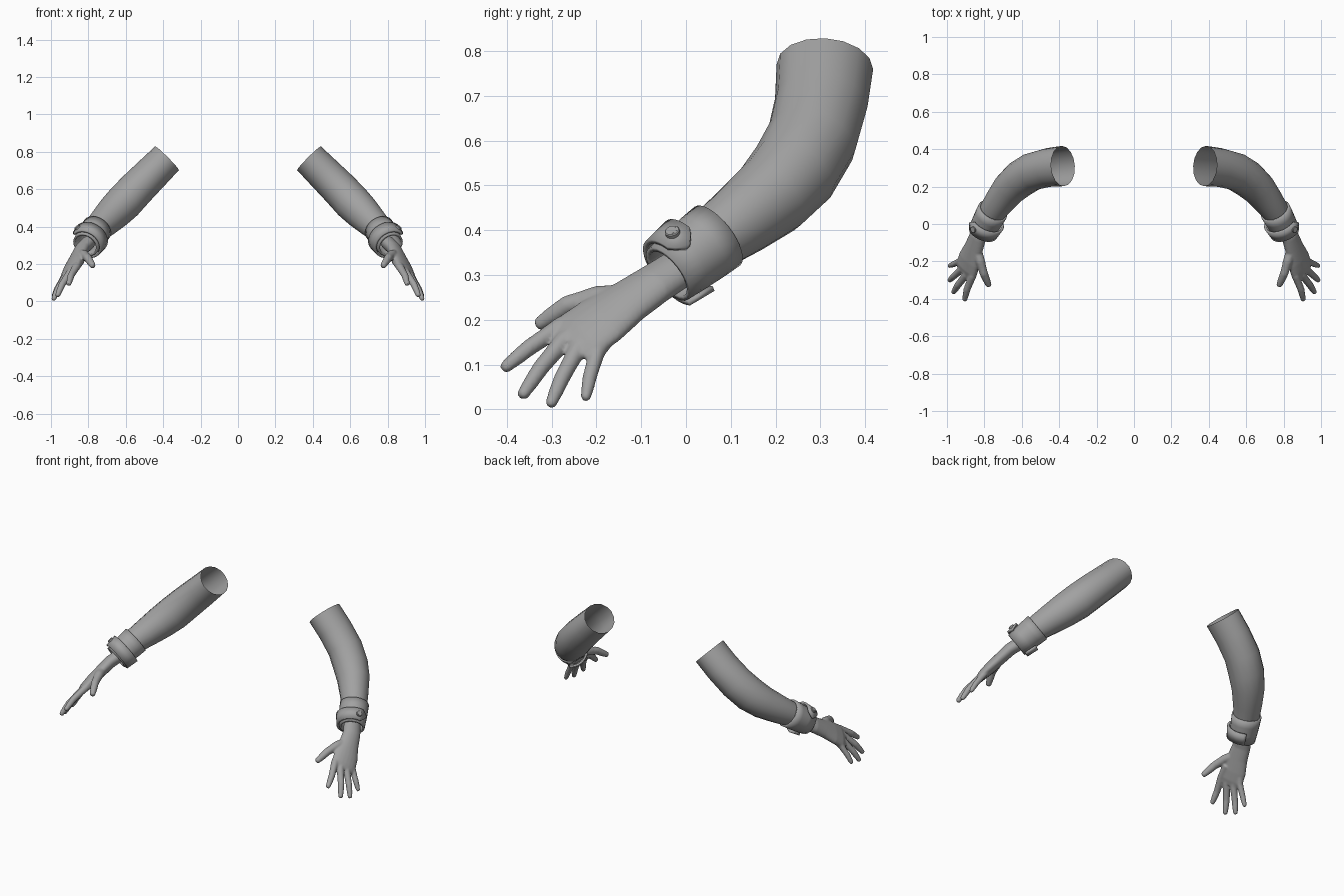
import bpy, bmesh, math
from mathutils import Vector

if "Cube" in bpy.data.objects:
    bpy.data.objects.remove(bpy.data.objects["Cube"])

grey = bpy.data.materials.new("cloth_grey")
grey.diffuse_color = (0.36, 0.36, 0.36, 1)
grey.use_nodes = True
grey.node_tree.nodes["Principled BSDF"].inputs["Base Color"].default_value = grey.diffuse_color


def loft(bm, rings, side, n=16, caps=False):
    """Skin elliptical rings (centre, radius along side, radius across) along a path."""
    pts = [Vector(r[0]) for r in rings]
    loops = []
    for i, (_, ra, rb) in enumerate(rings):
        t = (pts[min(i + 1, len(pts) - 1)] - pts[max(i - 1, 0)]).normalized()
        s = Vector(side)
        s = (s - t * s.dot(t)).normalized()
        c = t.cross(s)
        loops.append([bm.verts.new(pts[i] + s * ra * math.cos(a) + c * rb * math.sin(a))
                      for a in (2 * math.pi * k / n for k in range(n))])
    for p, q in zip(loops, loops[1:]):
        for k in range(n):
            bm.faces.new((p[k], p[(k + 1) % n], q[(k + 1) % n], q[k]))
    if caps:
        bm.faces.new(loops[0][::-1])
        bm.faces.new(loops[-1])


def finish(name, bm, mods=(), angle=40):
    """Make the object, smooth it and mirror it to the other arm."""
    bmesh.ops.recalc_face_normals(bm, faces=bm.faces[:])
    me = bpy.data.meshes.new(name)
    bm.to_mesh(me)
    bm.free()
    me.materials.append(grey)
    ob = bpy.data.objects.new(name, me)
    bpy.context.collection.objects.link(ob)
    bpy.ops.object.select_all(action='DESELECT')
    ob.select_set(True)
    bpy.context.view_layer.objects.active = ob
    bpy.ops.object.shade_smooth_by_angle(angle=math.radians(angle))
    for kind, props in mods:
        m = ob.modifiers.new(kind.lower(), kind)
        for k, v in props.items():
            setattr(m, k, v)
    ob.modifiers.new("mirror", 'MIRROR').use_mirror_merge = False
    return ob


# Sleeve: bent open tube from shoulder to cuff
bm = bmesh.new()
loft(bm, [((.38, .31, .765), .108, .09), ((.46, .302, .685), .104, .094),
          ((.545, .28, .60), .102, .098), ((.61, .24, .53), .10, .10),
          ((.665, .19, .475), .092, .094), ((.715, .125, .425), .082, .083),
          ((.755, .07, .385), .073, .073), ((.775, .03, .357), .066, .066)],
     (0, 1, 0))
finish("sleeve", bm)

# Cuff frame: axis toward the hand, u toward the button, v toward the thumb side
top, low = Vector((.755, .07, .387)), Vector((.815, -.04, .302))
axis = (low - top).normalized()
u = Vector((.63, -.2, .75))
u = (u - axis * u.dot(axis)).normalized()
v = axis.cross(u)


def on_cuff(t, ang, r):
    return top.lerp(low, t) + (u * math.cos(ang) + v * math.sin(ang)) * r


# Cuff: thick turned band
bm = bmesh.new()
loft(bm, [(top.lerp(low, t), r, r) for t, r in
          ((0, .083), (.3, .081), (.65, .077), (1, .072))], u, 24)
finish("cuff", bm, [('SOLIDIFY', {"thickness": .012, "offset": -1})])

# Strap: pointed tab wrapped over the thumb side of the cuff
bm = bmesh.new()
prev = None
for i in range(25):
    ang = math.radians(-32 + i * 10)
    half = min(.23, .03 + .12 * i)
    pair = [bm.verts.new(on_cuff(.72 + s * half, ang, .087 - .004 * s)) for s in (-1, 1)]
    if prev:
        bm.faces.new((prev[0], prev[1], pair[1], pair[0]))
    prev = pair
finish("cuff_strap", bm, [('SOLIDIFY', {"thickness": .012, "offset": 0})])

# Button: disc with a raised rim
bm = bmesh.new()
base = on_cuff(.72, 0, .089)
loft(bm, [(base + u * h, r, r) for h, r in
          ((0, .017), (.010, .017), (.012, .015), (.0125, .011), (.0095, .010))],
     axis, 16, True)
finish("cuff_button", bm)

# Hand: palm, four fingers and thumb fused into one smooth skin
bm = bmesh.new()
across = (-.07, -.08, .055)
loft(bm, [((.80, -.015, .315), .05, .038), ((.835, -.07, .28), .053, .036),
          ((.857, -.13, .24), .060, .034), ((.88, -.19, .198), .074, .032),
          ((.896, -.235, .167), .076, .027), ((.905, -.262, .147), .064, .018)],
     across, 20, True)

digits = [  # base, knuckle, middle, tip, base radius
    ((.84, -.20, .22), (.865, -.28, .185), (.893, -.35, .138), (.905, -.405, .093), .022),
    ((.87, -.20, .20), (.897, -.272, .155), (.94, -.325, .092), (.965, -.365, .032), .022),
    ((.89, -.19, .18), (.922, -.243, .133), (.962, -.278, .068), (.986, -.302, .012), .021),
    ((.90, -.16, .18), (.93, -.198, .130), (.965, -.215, .072), (.987, -.224, .026), .019),
    ((.845, -.12, .255), (.822, -.20, .25), (.803, -.265, .232), (.776, -.328, .19), .026)]
for a, b, c, d, r in digits:
    a, b, c, d = map(Vector, (a, b, c, d))
    end = (d - c).normalized() * .007
    loft(bm, [(a, r, r), (b, r, r), ((b + c) / 2, r * .9, r * .9), (c, r * .86, r * .86),
              ((c + d) / 2, r * .78, r * .78), (d, r * .62, r * .62),
              (d + end, r * .35, r * .35)], across, 12, True)
hand = finish("hand", bm, [('REMESH', {"mode": 'VOXEL', "voxel_size": .005,
                                       "use_smooth_shade": True}),
                           ('SMOOTH', {"factor": .5, "iterations": 6})])
